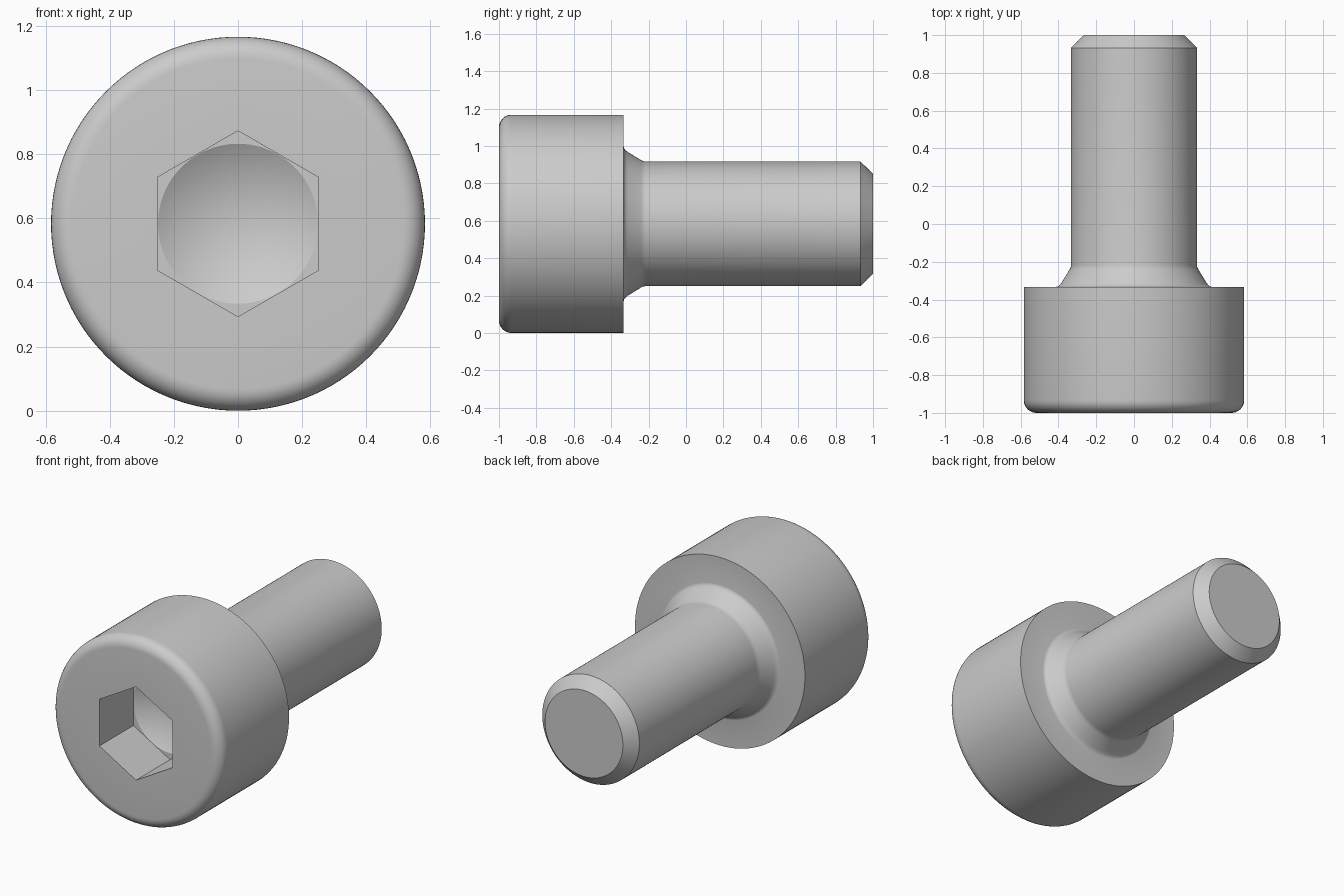
import bpy, bmesh
from math import cos, sin, pi, radians

if "Cube" in bpy.data.objects:
    bpy.data.objects.remove(bpy.data.objects["Cube"])

SEG = 120          # divisible by 6, so hexagon corners land on vertices
CZ = 0.5833        # height of the screw axis


def hex_radius(a):
    """Polar radius of a hexagon 0.5 across flats, flats facing +-x."""
    d = (a + pi / 6) % (pi / 3) - pi / 6
    return 0.251 / cos(d)


# Profile along the axis: (radius, y, is_hexagonal)
profile = [
    (0, -0.523, False),        # drill point at the bottom of the socket
    (0.2495, -0.667, False),
    (0, -0.667, True),         # socket floor and walls
    (0, -1.0, True),
]
# Rounded front rim of the head
R = 0.067
for i in range(9):
    t = i / 8 * pi / 2
    profile.append((0.5833 - R + R * sin(t), -1 + R - R * cos(t), False))
# Head underside, flared neck, shaft and chamfered tip
profile += [(r, y, False) for r, y in [
    (0.5833, -0.333), (0.413, -0.333), (0.404, -0.331), (0.394, -0.324),
    (0.384, -0.311), (0.341, -0.241), (0.335, -0.229), (0.333, -0.215),
    (0.333, 0.933), (0.267, 1.0), (0, 1.0)]]

# Spin the profile around the y axis
bm = bmesh.new()
rings = []
for r, y, is_hex in profile:
    if r == 0 and not is_hex:
        rings.append([bm.verts.new((0, y, CZ))] * SEG)
        continue
    ring = []
    for k in range(SEG):
        a = 2 * pi * k / SEG
        rad = hex_radius(a) if is_hex else r
        ring.append(bm.verts.new((rad * cos(a), y, CZ + rad * sin(a))))
    rings.append(ring)

for lo, hi in zip(rings, rings[1:]):
    for k in range(SEG):
        n = (k + 1) % SEG
        quad = dict.fromkeys([lo[k], lo[n], hi[n], hi[k]])   # poles become triangles
        bm.faces.new(list(quad))
bmesh.ops.recalc_face_normals(bm, faces=bm.faces)

mesh = bpy.data.meshes.new("socket_head_screw")
bm.to_mesh(mesh)
bm.free()
screw = bpy.data.objects.new("socket_head_screw", mesh)
bpy.context.collection.objects.link(screw)
bpy.context.view_layer.objects.active = screw
screw.select_set(True)
bpy.ops.object.shade_smooth_by_angle(angle=radians(25))
